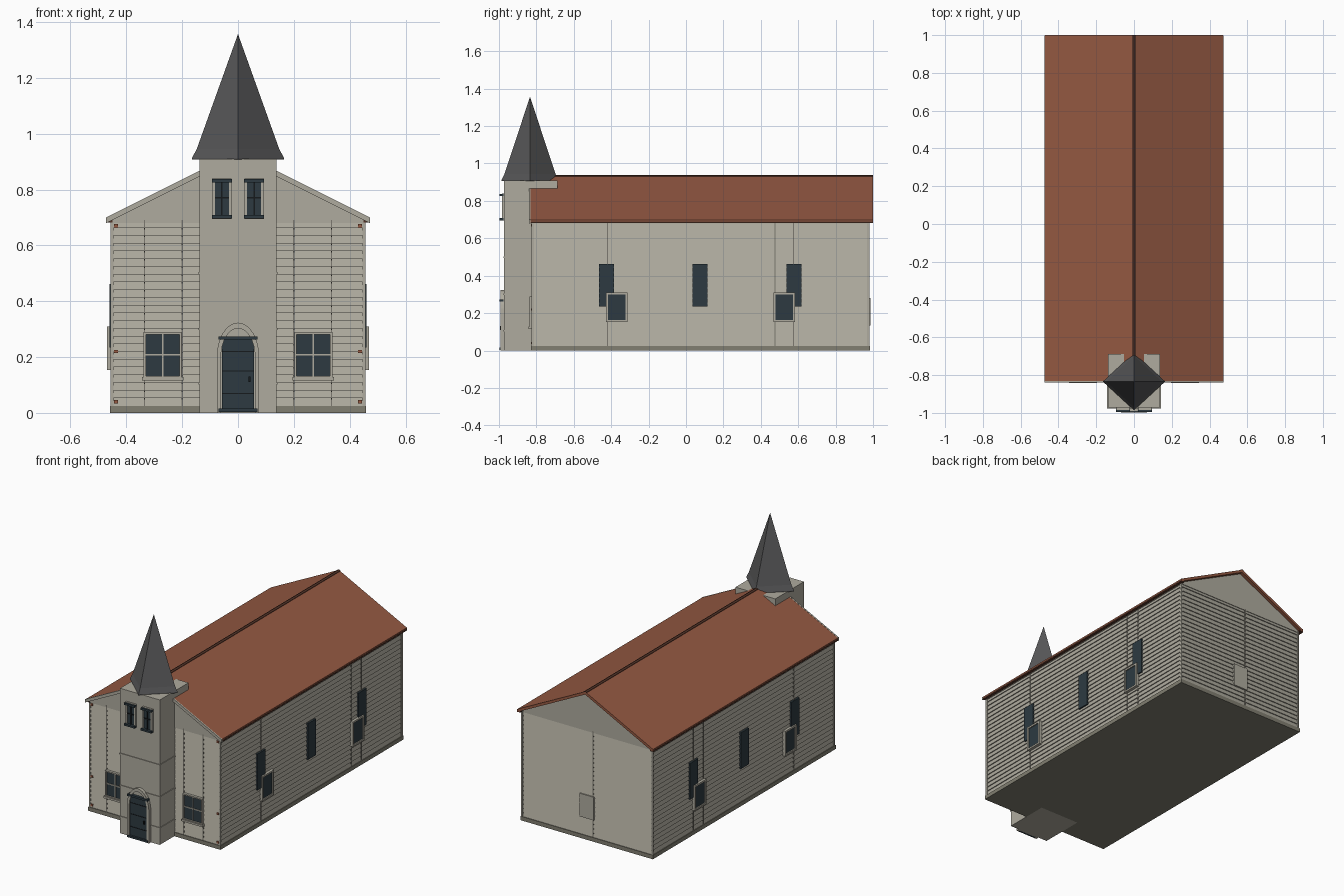
import bpy, bmesh, math

cube = bpy.data.objects.get("Cube")
if cube:
    bpy.data.objects.remove(cube, do_unlink=True)


def material(name, r, g, b):
    m = bpy.data.materials.new(name)
    m.use_nodes = True
    m.diffuse_color = (r, g, b, 1)
    m.node_tree.nodes["Principled BSDF"].inputs["Base Color"].default_value = (r, g, b, 1)
    return m


WALL = material("warm_grey_paint", .43, .41, .345)
STONE = material("foundation_grey", .22, .21, .165)
ROOF = material("terracotta_roof", .30, .10, .055)
RIDGE = material("dark_brown_ridge", .09, .035, .022)
SLATE = material("slate_grey", .095, .095, .098)
DARK = material("blue_black_paint", .026, .042, .053)
BLACK = material("black_iron", .008, .01, .012)
JOINT = material("joint_grey", .2, .19, .16)


def finish(name, bm, mat):
    bmesh.ops.recalc_face_normals(bm, faces=bm.faces)
    mesh = bpy.data.meshes.new(name)
    bm.to_mesh(mesh)
    bm.free()
    mesh.materials.append(mat)
    ob = bpy.data.objects.new(name, mesh)
    bpy.context.collection.objects.link(ob)
    return ob


def box(name, x, y, z, mat):
    """Box from three (low, high) ranges."""
    bm = bmesh.new()
    bmesh.ops.create_cube(bm, size=1)
    for v in bm.verts:
        v.co = [a + (b - a) * (c + .5) for (a, b), c in zip((x, y, z), v.co)]
    return finish(name, bm, mat)


def prism(name, profile, y0, y1, mat):
    """Extrude an x-z outline along y."""
    bm = bmesh.new()
    face = bm.faces.new([bm.verts.new((x, y0, z)) for x, z in profile])
    out = bmesh.ops.extrude_face_region(bm, geom=[face])["geom"]
    for v in out:
        if isinstance(v, bmesh.types.BMVert):
            v.co.y = y1
    return finish(name, bm, mat)


def loft(name, rings, mat):
    """Skin a stack of vertex rings and cap both ends."""
    bm = bmesh.new()
    rows = [[bm.verts.new(p) for p in ring] for ring in rings]
    for a, b in zip(rows, rows[1:]):
        for i in range(len(a)):
            j = (i + 1) % len(a)
            bm.faces.new((a[i], a[j], b[j], b[i]))
    bm.faces.new(rows[0])
    bm.faces.new(rows[-1])
    return finish(name, bm, mat)


def on_wall(name, side, u, z, d, mat):
    """Box on a wall: side 0 is the front, +1 / -1 the flanks; d is outward depth."""
    if side == 0:
        return box(name, u, (-d[1], -d[0]), z, mat)
    return box(name, sorted((side * d[0], side * d[1])), u, z, mat)


def frame(name, side, u, z, w, d, mat):
    on_wall(name + "_jamb_a", side, (u[0], u[0] + w), z, d, mat)
    on_wall(name + "_jamb_b", side, (u[1] - w, u[1]), z, d, mat)
    on_wall(name + "_head", side, u, (z[1] - w, z[1]), d, mat)
    on_wall(name + "_sill", side, u, (z[0], z[0] + w), d, mat)


# Clapboard walls: each board leans out towards its lower edge
W, FRONT, BACK, EAVE, SLOPE = .455, -.825, .98, .69, .5
boards, base = 24, .025
step = (EAVE - base) / boards
rings = []
for i in range(boards):
    for inset, z in ((0, base + i * step), (.006, base + (i + 1) * step)):
        x, f, b = W - inset, FRONT + inset, BACK - inset
        rings.append([(-x, f, z), (x, f, z), (x, b, z), (-x, b, z)])
loft("clapboard_walls", rings, WALL)
box("foundation", (-.459, .459), (FRONT - .004, BACK + .004), (0, base), STONE)

# Corner boards and board joints
for s in (-1, 1):
    for y in (FRONT + .005, BACK - .005):
        box("corner_board", sorted((s * .446, s * .4565)), (y - .0065, y + .0065), (base, EAVE), WALL)
    for y in (-.42, .475, .575):
        on_wall("side_board_joint", s, (y - .003, y + .003), (base, EAVE), (.45, .4555), JOINT)
    for x in (.2, .335):
        on_wall("front_board_joint", 0, (s * x - .0025, s * x + .0025), (base, EAVE), (.82, .8255), JOINT)
    for z in (.04, .22, .67):
        on_wall("corner_fixing", 0, (s * .437 - .007, s * .437 + .007), (z - .006, z + .006), (.82, .829), ROOF)
box("rear_board_joint", (-.043, -.037), (.97, .9805), (base, EAVE), JOINT)
box("rear_panel", (-.05, .05), (.97, .986), (.135, .28), WALL)

# Gables and roof
ridge = .935
prism("gable_walls", [(-W, EAVE - .01), (W, EAVE - .01), (W, EAVE), (0, ridge - .02), (-W, EAVE)],
      FRONT, BACK, WALL)


def chevron(half, top, thick):
    e = top - half * SLOPE
    return [(-half, e), (0, top), (half, e), (half, e - thick), (0, top - thick), (-half, e - thick)]


prism("roof", chevron(.472, ridge, .018), -.832, 1.0, ROOF)
prism("ridge_cap", chevron(.01, ridge + .003, .012), -.7, 1.0, RIDGE)
prism("front_verge_board", chevron(.473, ridge + .001, .02), -.84, -.831, WALL)
for s in (-1, 1):
    box("eave_trim", sorted((s * .45, s * .4735)), (-.83, .998), (.682, .691), RIDGE)

# Tower with string courses
T = .138
box("tower", (-T, T), (-.972, -.688), (0, .909), WALL)
for z in (.105, .3, .5):
    box("tower_string_course", (-T - .004, T + .004), (-.976, -.82), (z - .004, z + .004), WALL)

# Diamond-plan spire with flared foot
spire = []
for z, k in ((.907, 1), (.913, 1), (.945, .895), (1.355, .004)):
    spire.append([(.165 * k * math.cos(i * math.pi / 2),
                   -.834 + .152 * k * math.sin(i * math.pi / 2), z) for i in range(4)])
loft("spire", spire, SLATE)

# Arched doorway
n = 16
angles = [math.pi * i / n for i in range(n + 1)]
outer = [(.076 * math.cos(a), .2 + .123 * math.sin(a)) for a in angles]
inner = [(.061 * math.cos(a), .2 + .103 * math.sin(a)) for a in angles]
prism("door_arch", [(.076, 0)] + outer + [(-.076, 0), (-.061, 0)] + inner[::-1] + [(.061, 0)],
      -.992, -.97, WALL)
prism("door_tympanum", [(.061, 0)] + inner + [(-.061, 0)], -.98, -.97, WALL)
on_wall("door", 0, (-.058, .058), (.008, .268), (.975, .986), DARK)
for z in (.07, .15, .22):
    on_wall("door_rail", 0, (-.055, .055), (z - .002, z + .002), (.98, .988), BLACK)
on_wall("door_handle", 0, (.038, .044), (.11, .13), (.98, .994), BLACK)
on_wall("door_lintel", 0, (-.07, .07), (.262, .274), (.975, .998), DARK)
on_wall("door_threshold", 0, (-.07, .07), (.004, .016), (.975, .998), DARK)

# Belfry windows and front windows
for s in (-1, 1):
    c = s * .058
    frame("belfry_window_frame", 0, (c - .035, c + .035), (.695, .84), .01, (.97, .984), WALL)
    on_wall("belfry_window", 0, (c - .025, c + .025), (.705, .83), (.97, .979), DARK)
    on_wall("belfry_mullion", 0, (c - .003, c + .003), (.705, .83), (.975, .984), BLACK)
    on_wall("belfry_transom", 0, (c - .025, c + .025), (.768, .774), (.975, .984), BLACK)
    for z in (.702, .832):
        on_wall("belfry_window_bar", 0, (c - .036, c + .036), (z - .006, z + .006), (.975, .996), DARK)

    c = s * .27
    frame("front_window_frame", 0, (c - .068, c + .068), (.125, .289), .008, (.82, .838), WALL)
    on_wall("front_window_sill", 0, (c - .074, c + .074), (.116, .128), (.82, .843), WALL)
    on_wall("front_window_glass", 0, (c - .062, c + .062), (.13, .285), (.82, .829), DARK)
    on_wall("front_window_mullion", 0, (c - .003, c + .003), (.13, .285), (.82, .834), WALL)
    on_wall("front_window_transom", 0, (c - .062, c + .062), (.205, .211), (.82, .834), WALL)

    # Tall shutters and small framed windows along the flanks
    for y in (-.425, .075, .577):
        on_wall("tall_side_shutter", s, (y - .04, y + .04), (.235, .462), (.45, .461), DARK)
    for y in (-.37, .525):
        frame("side_window_frame", s, (y - .057, y + .057), (.153, .31), .011, (.45, .47), WALL)
        on_wall("side_window_glass", s, (y - .047, y + .047), (.163, .3), (.45, .4635), DARK)
